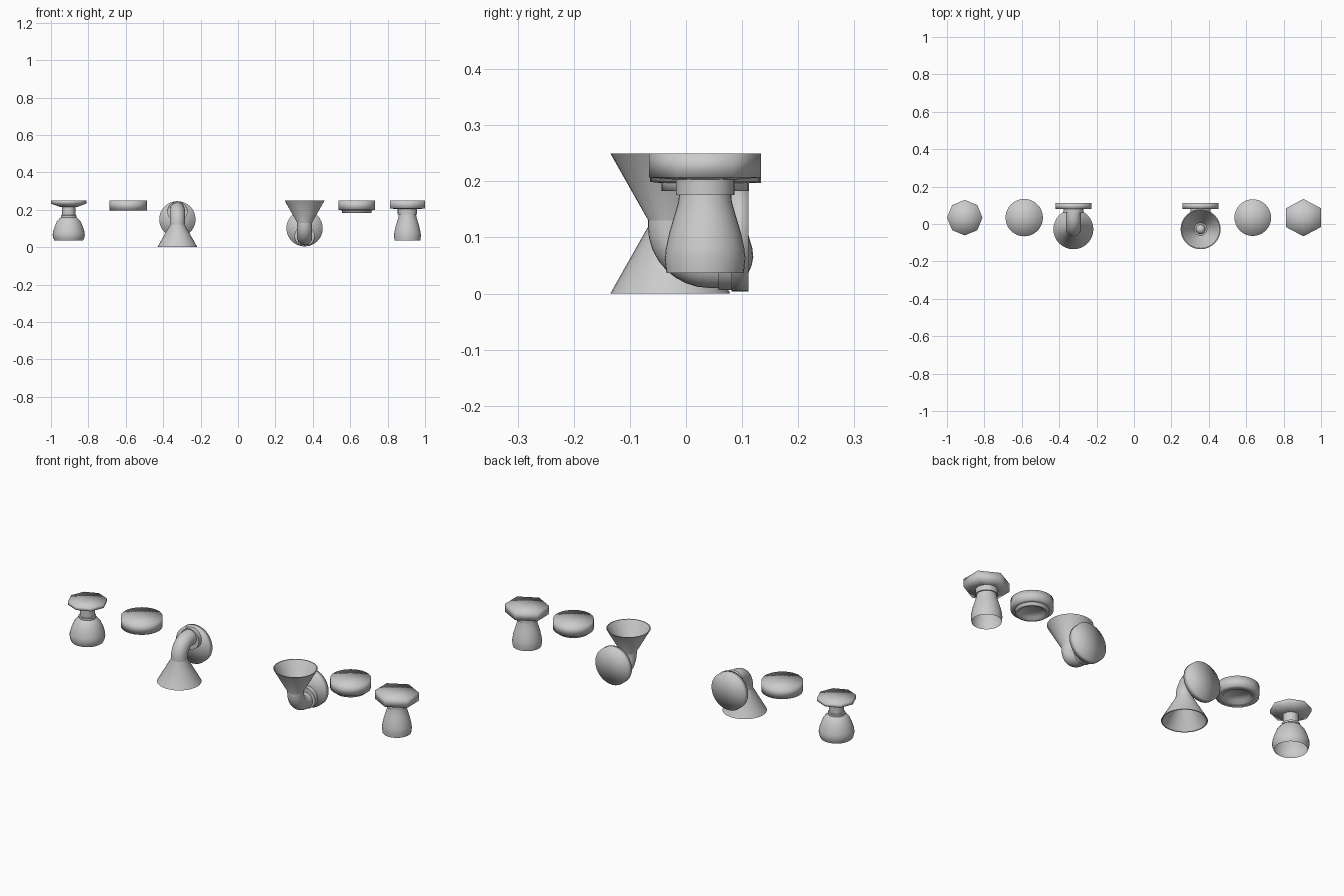
import bpy, bmesh, math
from mathutils import Matrix

if "Cube" in bpy.data.objects:
    bpy.data.objects.remove(bpy.data.objects["Cube"])


def finish(name, bm, matrix, angle=None):
    bm.transform(matrix)
    bmesh.ops.recalc_face_normals(bm, faces=bm.faces)
    me = bpy.data.meshes.new(name)
    bm.to_mesh(me)
    bm.free()
    ob = bpy.data.objects.new(name, me)
    bpy.context.collection.objects.link(ob)
    bpy.context.view_layer.objects.active = ob
    bpy.ops.object.select_all(action='DESELECT')
    ob.select_set(True)
    if angle is None:
        bpy.ops.object.shade_smooth()
    else:
        bpy.ops.object.shade_smooth_by_angle(angle=math.radians(angle))
    return ob


def bridge(bm, rings):
    """Join successive rings of vertices; a ring of one vertex is a pole."""
    for a, b in zip(rings, rings[1:]):
        n = max(len(a), len(b))
        for i in range(n):
            j = (i + 1) % n
            if len(a) == 1:
                bm.faces.new((a[0], b[i], b[j]))
            elif len(b) == 1:
                bm.faces.new((a[i], a[j], b[0]))
            else:
                bm.faces.new((a[i], a[j], b[j], b[i]))


def lathe(name, profile, matrix, sides=32, turn=0.0, angle=None):
    """Spin a (radius, height) profile around local z."""
    bm = bmesh.new()
    rings = []
    for r, z in profile:
        if r == 0:
            rings.append([bm.verts.new((0, 0, z))])
        else:
            rings.append([bm.verts.new((r * math.cos(turn + 2 * math.pi * i / sides),
                                        r * math.sin(turn + 2 * math.pi * i / sides), z))
                          for i in range(sides)])
    bridge(bm, rings)
    return finish(name, bm, matrix, angle)


def tube(name, path, radius, matrix, sides=24):
    """Sweep a circle along a (y, z, direction angle) path in the yz plane."""
    bm = bmesh.new()
    rings = []
    for y, z, d in path:
        ring = []
        for i in range(sides):
            t = 2 * math.pi * i / sides
            s = radius * math.sin(t)
            ring.append(bm.verts.new((radius * math.cos(t),
                                      y - s * math.sin(d), z + s * math.cos(d))))
        rings.append(ring)
    bridge(bm, rings)
    return finish(name, bm, matrix, 40)


def at(x, y=0.034, z=0.0):
    return Matrix.Translation((x, y, z))


# Globe lamp with octagonal ceiling plate
m = at(-0.905)
lathe("globe_ceiling_plate", [(0, .25), (.095, .25), (.095, .233), (.045, .215), (0, .215)], m, 8)
lathe("globe_neck", [(.036, .225), (.036, .172), (.042, .170), (.042, .160), (.0, .160)], m, 24, angle=40)
lathe("globe_shade", [(.036, .163), (.05, .153), (.065, .135), (.077, .105), (.084, .082),
                      (.086, .065), (.083, .05), (.077, .036)], m, 32)

# Flush drum lamp
m = at(-0.587)
lathe("drum_lamp", [(0, .25), (.1, .25), (.1, .197), (.066, .197), (.06, .212), (0, .212)], m, 32)

# Flush drum lamp with lower ring
m = at(0.635)
lathe("ringed_drum", [(0, .25), (.098, .25), (.098, .199), (.078, .197), (0, .197)], m, 32)
lathe("drum_ring", [(.078, .2), (.078, .183), (.064, .183), (.058, .195), (0, .195)], m, 32)

# Tapered lamp with hexagonal ceiling plate
m = at(0.906)
lathe("hex_ceiling_plate", [(0, .25), (.1, .25), (.1, .207), (.05, .203), (0, .203)],
      m @ Matrix.Diagonal((1.085, 1, 1, 1)), 6, math.pi / 6)
lathe("tapered_neck", [(.052, .206), (.052, .176), (0, .176)], m, 24, angle=40)
lathe("tapered_shade", [(.046, .177), (.048, .162), (.055, .138), (.064, .108), (.070, .08),
                        (.072, .062), (.069, .037)], m, 32)


def wall_lamp(tag, x, flip):
    """Cone wall lamp pointing down; flip turns it upside down."""
    base = Matrix.Translation((x, 0, 0))
    if flip:
        base = base @ Matrix.Translation((0, 0, .25)) @ Matrix.Diagonal((1, 1, -1, 1))
    back = Matrix.Rotation(-math.pi / 2, 4, 'X')  # local z becomes +y
    # cone shade with wall thickness
    lathe(tag + "_cone_shade", [(0, .135), (.038, .135), (.038, .122), (.107, 0), (.102, 0),
                                (.034, .118), (0, .118)],
          base @ at(0, -.028), 32, angle=40)
    # small bulb inside the cone
    lathe(tag + "_bulb", [(.026, .119), (.024, .104), (.016, .093), (0, .089)],
          base @ at(0, -.028), 16)
    # bent arm
    path = [(-.028, .12, math.pi / 2)]
    for i in range(9):
        a = math.pi - i * math.pi / 16
        path.append((.042 + .07 * math.cos(a), .13 + .07 * math.sin(a), a - math.pi / 2))
    path.append((.085, .2, 0))
    tube(tag + "_arm", path, .04, base)
    # boss and round wall plate
    lathe(tag + "_boss", [(0, 0), (.054, 0), (.054, .025), (0, .025)],
          base @ at(0, .058, .19) @ back, 32, angle=40)
    lathe(tag + "_wall_plate", [(0, 0), (.097, 0), (.097, .03), (0, .03)],
          base @ at(0, .081, .149) @ back, 32)


wall_lamp("down_lamp", -0.324, False)
wall_lamp("up_lamp", 0.356, True)
